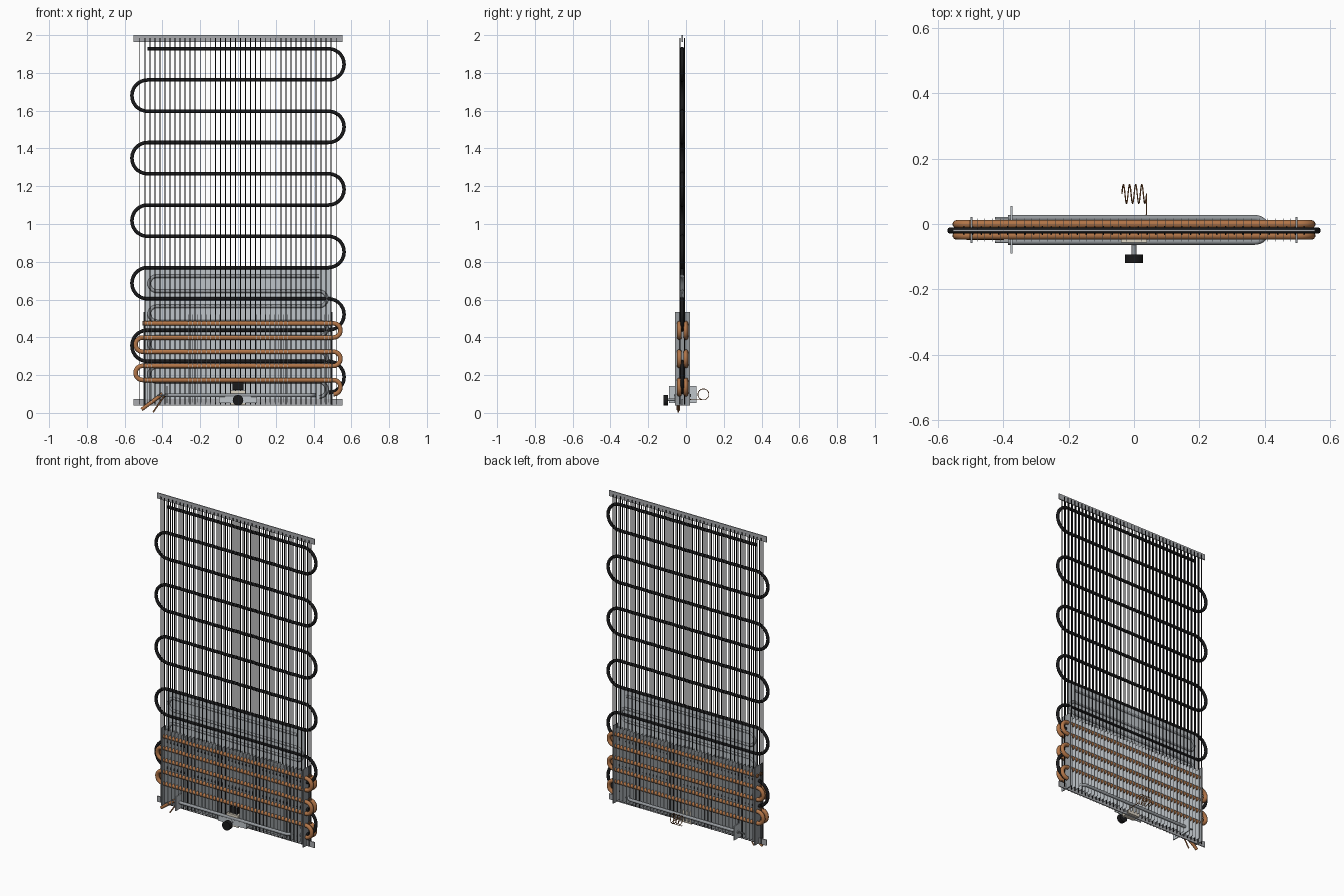
import bpy, bmesh
from math import sin, cos, pi
from mathutils import Vector, Matrix

if "Cube" in bpy.data.objects:
    bpy.data.objects.remove(bpy.data.objects["Cube"])

Y0 = -0.018  # common mid plane of the assembly


def material(name, r, g, b):
    m = bpy.data.materials.new(name)
    m.diffuse_color = (r, g, b, 1)
    m.use_nodes = True
    m.node_tree.nodes["Principled BSDF"].inputs["Base Color"].default_value = m.diffuse_color
    return m


BLACK = material("black_paint", 0.01, 0.01, 0.011)
COPPER = material("copper", 0.45, 0.18, 0.065)
STEEL = material("steel", 0.30, 0.32, 0.34)
RAIL = material("rail_steel", 0.40, 0.41, 0.43)
ALU = material("aluminium", 0.52, 0.56, 0.59)
CREAM = material("cream_plastic", 0.72, 0.66, 0.55)


def finish(name, bm, mat):
    me = bpy.data.meshes.new(name)
    bm.to_mesh(me)
    bm.free()
    me.materials.append(mat)
    ob = bpy.data.objects.new(name, me)
    bpy.context.collection.objects.link(ob)
    return ob


def boxes(name, mat, items):
    """items: (centre, size) pairs joined in one object"""
    bm = bmesh.new()
    for c, s in items:
        bmesh.ops.create_cube(bm, size=1, matrix=Matrix.Translation(c) @ Matrix.Diagonal((*s, 1)))
    return finish(name, bm, mat)


def rods(name, mat, items, sides=12):
    """items: (start, end, radius)"""
    bm = bmesh.new()
    for a, b, r in items:
        a, b = Vector(a), Vector(b)
        d = b - a
        M = Matrix.Translation((a + b) / 2) @ d.to_track_quat('Z', 'Y').to_matrix().to_4x4()
        bmesh.ops.create_cone(bm, cap_ends=True, segments=sides, radius1=r, radius2=r,
                              depth=d.length, matrix=M)
    for f in bm.faces:
        f.smooth = sides > 8 and len(f.verts) == 4
    return finish(name, bm, mat)


def tube(name, mat, pts, r, res=3):
    cu = bpy.data.curves.new(name + "_path", 'CURVE')
    cu.dimensions = '3D'
    cu.bevel_depth, cu.bevel_resolution, cu.use_fill_caps = r, res, True
    sp = cu.splines.new('POLY')
    sp.points.add(len(pts) - 1)
    for p, q in zip(sp.points, pts):
        p.co = (*q, 1)
    tmp = bpy.data.objects.new(name + "_tmp", cu)
    bpy.context.collection.objects.link(tmp)
    dg = bpy.context.evaluated_depsgraph_get()
    me = bpy.data.meshes.new_from_object(tmp.evaluated_get(dg))
    bpy.data.objects.remove(tmp)
    me.materials.clear()
    me.materials.append(mat)
    for f in me.polygons:
        f.use_smooth = len(f.vertices) == 4
    ob = bpy.data.objects.new(name, me)
    bpy.context.collection.objects.link(ob)
    return ob


def serpentine(half, top, pitch, rows, y, side=1, n=14):
    """snake of horizontal rows going down, first bend on the given side"""
    pts = [(-side * half, y, top)]
    for i in range(rows - 1):
        zc = top - (i + 0.5) * pitch
        for k in range(n + 1):
            a = pi / 2 - pi * k / n
            pts.append((side * (half + pitch / 2 * cos(a)), y, zc + pitch / 2 * sin(a)))
        side = -side
    pts.append((-side * half, y, top - (rows - 1) * pitch))
    return pts


# Condenser: black snake tube, vertical wires both sides, end rails
tube("condenser_tube", BLACK, serpentine(0.479, 1.928, 0.1655, 12, Y0 - 0.002), 0.0098)
step = 1.04 / 39
rods("condenser_wires", BLACK,
     [((-0.52 + i * step, Y0 - 0.002 + s * 0.011, 0.045), (-0.52 + i * step, Y0 - 0.002 + s * 0.011, 1.985), 0.0027)
      for i in range(40) for s in (-1, 1)], sides=6)
boxes("condenser_rails", RAIL,
      [((0, Y0 - 0.002, z), (1.106, 0.006, 0.036)) for z in (1.982, 0.056)])

# Roll-bond evaporator plate with raised channel
boxes("evaporator_plate", ALU, [((0, Y0 - 0.002, 0.405), (0.98, 0.005, 0.73))])
tube("evaporator_channel", STEEL, serpentine(0.43, 0.724, 0.08, 9, Y0 - 0.002, side=-1), 0.0095)

# Finned evaporator: two copper snakes, fins and end plates
for label, y in (("front", Y0 - 0.0175), ("back", Y0 + 0.0175)):
    tube("coil_" + label, COPPER, serpentine(0.505, 0.474, 0.075, 6, y), 0.0125)
boxes("fins", ALU, [((-0.48 + i * 0.024, Y0, 0.288), (0.0015, 0.07, 0.464)) for i in range(41)])
boxes("end_plates", STEEL, [((s * 0.497, Y0, 0.287), (0.005, 0.08, 0.495)) for s in (-1, 1)])
rods("outlet_tube", COPPER, [((-0.40, -0.04, 0.10), (-0.51, -0.04, 0.018), 0.0095)])
rods("capillary_tail", COPPER, [((-0.39, -0.04, 0.09), (-0.45, -0.04, 0.003), 0.004)])

# Defrost heater: U tube lying flat, terminals, bracket
R = 0.036
heater = [(-0.385, Y0 + R, 0.093)]
heater += [(0.37 + R * sin(pi * k / 16), Y0 + R * cos(pi * k / 16), 0.093) for k in range(17)]
heater += [(-0.385, Y0 - R, 0.093)]
tube("heater_tube", STEEL, heater, 0.0095)
rods("heater_terminals", STEEL,
     [((-0.425, Y0 + s * R, 0.093), (-0.38, Y0 + s * R, 0.093), 0.004) for s in (-1, 1)])
boxes("heater_bracket", ALU, [((-0.375, Y0, 0.097), (0.006, 0.145, 0.09))])

# Thermostat: bracket, body, switch block, shaft and knob
boxes("thermostat_bracket", ALU, [((0, -0.058, 0.07), (0.14, 0.004, 0.036)),
                                  ((-0.085, -0.056, 0.07), (0.03, 0.004, 0.036)),
                                  ((0.085, -0.056, 0.07), (0.03, 0.004, 0.036))])
boxes("thermostat_body", CREAM, [((0, -0.028, 0.08), (0.08, 0.056, 0.076))])
boxes("thermostat_block", BLACK, [((0, -0.034, 0.14), (0.056, 0.025, 0.04))])
rods("thermostat_shaft", STEEL, [((0, -0.055, 0.07), (0, -0.1, 0.07), 0.007)])
rods("thermostat_knob", BLACK, [((0, -0.094, 0.067), (0, -0.12, 0.067), 0.028)], sides=24)

# Capillary spring behind the plate with its lead
N, turns = 96, 4
cap = [(-0.037 + 0.075 * k / N, 0.092 + 0.029 * cos(2 * pi * turns * k / N - pi / 2),
        0.098 + 0.029 * sin(2 * pi * turns * k / N - pi / 2)) for k in range(N + 1)]
cap += [(0.038, 0.03, 0.07), (0.03, -0.03, 0.075)]
tube("capillary_spring", COPPER, cap, 0.002, 1)
